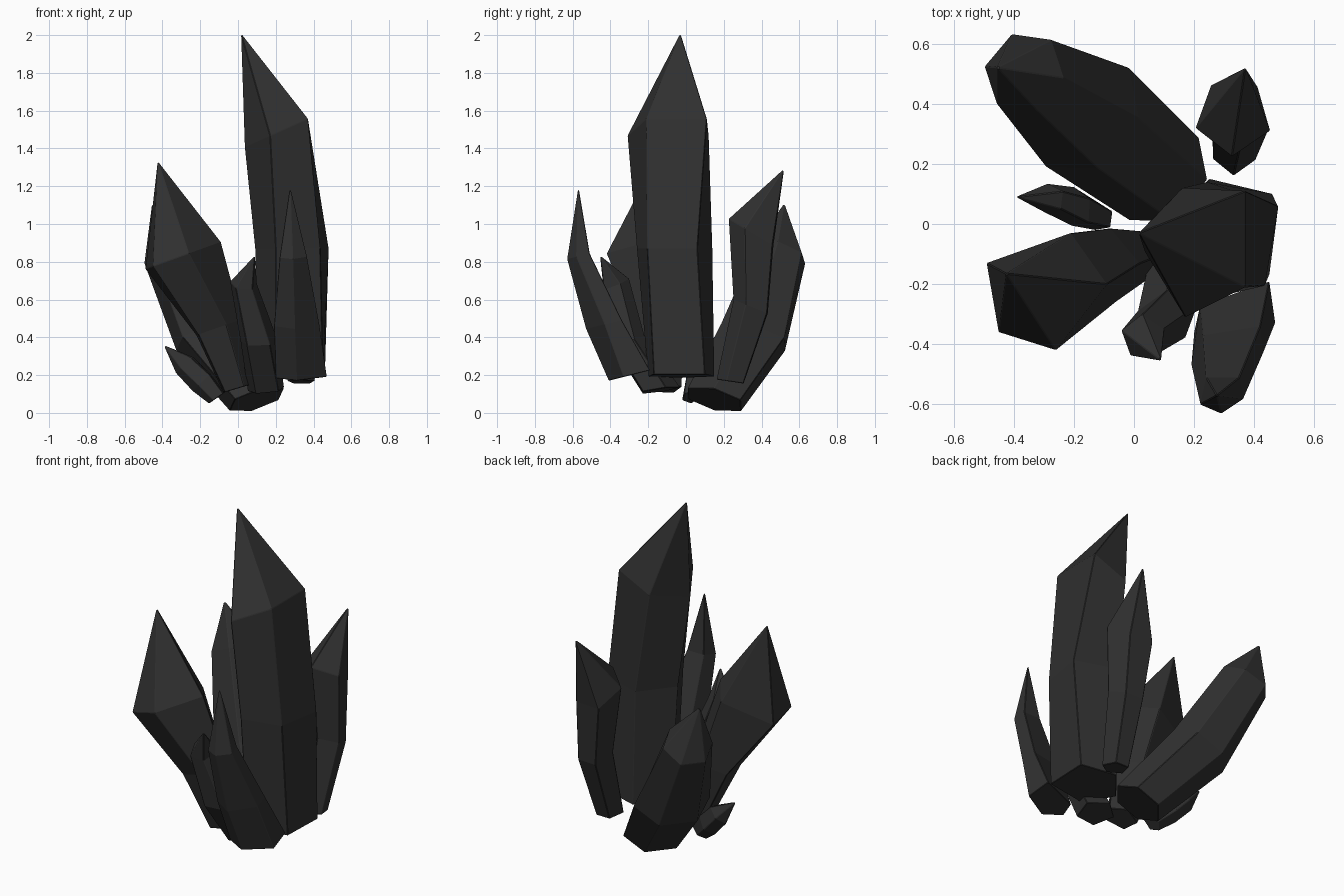
import bpy, bmesh
from math import sin, cos, radians

if "Cube" in bpy.data.objects:
    bpy.data.objects.remove(bpy.data.objects["Cube"])

stone = bpy.data.materials.new("dark_stone")
stone.diffuse_color = (0.03, 0.03, 0.03, 1)
stone.use_nodes = True
stone.node_tree.nodes["Principled BSDF"].inputs["Base Color"].default_value = stone.diffuse_color


def ring(sides, rot, x, y, z, a, b, sx, sy):
    """Tilted oval section: centre, half width and depth, z slope along x and y."""
    c, s = cos(radians(rot)), sin(radians(rot))
    out = []
    for k in range(sides):
        t = radians(360 * k / sides)
        u, v = a * cos(t), b * sin(t)
        dx, dy = u * c - v * s, u * s + v * c
        out.append((x + dx, y + dy, z + sx * dx + sy * dy))
    return out


def slab(corners, z, sx, sy):
    """Irregular section from its plan corners, tilted about their average."""
    n = len(corners)
    cx, cy = sum(p[0] for p in corners) / n, sum(p[1] for p in corners) / n
    return [(x, y, z + sx * (x - cx) + sy * (y - cy)) for x, y in corners]


def crystal(name, tip, sections):
    """Loft sections from the base upward and close them to a point."""
    bm = bmesh.new()
    loops = [[bm.verts.new(p) for p in sec] for sec in sections]
    n = len(loops[0])
    bm.faces.new(loops[0][::-1])
    for lo, hi in zip(loops, loops[1:]):
        for k in range(n):
            j = (k + 1) % n
            bm.faces.new((lo[k], lo[j], hi[j], hi[k]))
    apex = bm.verts.new(tip)
    for k in range(n):
        bm.faces.new((loops[-1][k], loops[-1][(k + 1) % n], apex))
    bmesh.ops.recalc_face_normals(bm, faces=bm.faces)
    mesh = bpy.data.meshes.new(name)
    bm.to_mesh(mesh)
    bm.free()
    mesh.materials.append(stone)
    ob = bpy.data.objects.new(name, mesh)
    bpy.context.collection.objects.link(ob)
    # slightly worn edges
    bev = ob.modifiers.new("worn_edges", 'BEVEL')
    bev.width, bev.segments = 0.003, 1
    return ob


# tallest central crystal
crystal("main_crystal", (0.015, -0.03, 2.01), [
    slab([(.46, .10), (.25, .15), (.11, -.02), (.20, -.20), (.45, -.17)], 0.195, 0.05, 0),
    slab([(.48, .06), (.24, .14), (.09, -.05), (.20, -.26), (.435, -.205)], 0.87, 0, 0),
    slab([(.37, .11), (.16, .12), (.035, -.09), (.17, -.31), (.37, -.21)], 1.49, 0.45, 0)])

# bent crystal behind it
crystal("back_right_crystal", (0.37, 0.52, 1.295), [
    ring(5, -20, 0.335, 0.24, 0.165, 0.075, 0.08, 0, -0.15),
    ring(5, -20, 0.355, 0.35, 0.56, 0.10, 0.10, 0, -0.4),
    ring(5, -20, 0.33, 0.355, 0.95, 0.13, 0.13, 0, -0.6)])

# wide leaning crystal at the back left
crystal("back_left_crystal", (-0.455, 0.52, 1.11), [
    ring(6, 50, 0.10, 0.15, 0.07, 0.18, 0.13, 0.4, -0.35),
    ring(6, 50, -0.155, 0.355, 0.40, 0.215, 0.155, 0.4, -0.35),
    ring(6, 50, -0.365, 0.505, 0.85, 0.14, 0.13, 0.4, -0.35)])

# club-shaped crystal leaning left
crystal("left_crystal", (-0.425, -0.165, 1.335), [
    ring(5, 148, 0.0, -0.11, 0.13, 0.09, 0.09, 0.3, 0),
    ring(5, 148, -0.11, -0.14, 0.45, 0.13, 0.13, 0.35, 0),
    slab([(-.49, -.13), (-.45, -.36), (-.26, -.42), (-.09, -.20), (-.21, -.03)], 0.83, 0.36, 0)])

# smallest crystal, low on the left
crystal("small_left_crystal", (-0.395, 0.09, 0.36), [
    ring(5, 100, -0.11, 0.02, 0.08, 0.045, 0.045, 0.7, 0),
    ring(5, 100, -0.19, 0.055, 0.165, 0.07, 0.05, 1.0, 0),
    ring(5, 100, -0.28, 0.085, 0.255, 0.05, 0.05, 0.9, 0)])

# slim crystal leaning forward
crystal("front_right_crystal", (0.275, -0.57, 1.20), [
    slab([(.47, -.33), (.45, -.19), (.22, -.27), (.20, -.36), (.31, -.41)], 0.195, 0, 0.25),
    slab([(.43, -.43), (.42, -.34), (.23, -.37), (.19, -.47), (.30, -.53)], 0.47, 0, 0.25),
    slab([(.365, -.58), (.35, -.51), (.24, -.51), (.22, -.60), (.29, -.63)], 0.83, 0, 0.25)])

# short bent crystal at the front
crystal("front_middle_crystal", (0.09, -0.455, 0.835), [
    ring(5, 20, 0.15, -0.14, 0.12, 0.10, 0.11, 0.1, 0.15),
    ring(5, 20, 0.11, -0.31, 0.38, 0.105, 0.09, 0, 0.3),
    ring(5, 20, 0.03, -0.375, 0.68, 0.075, 0.075, -0.1, 0.4)])
